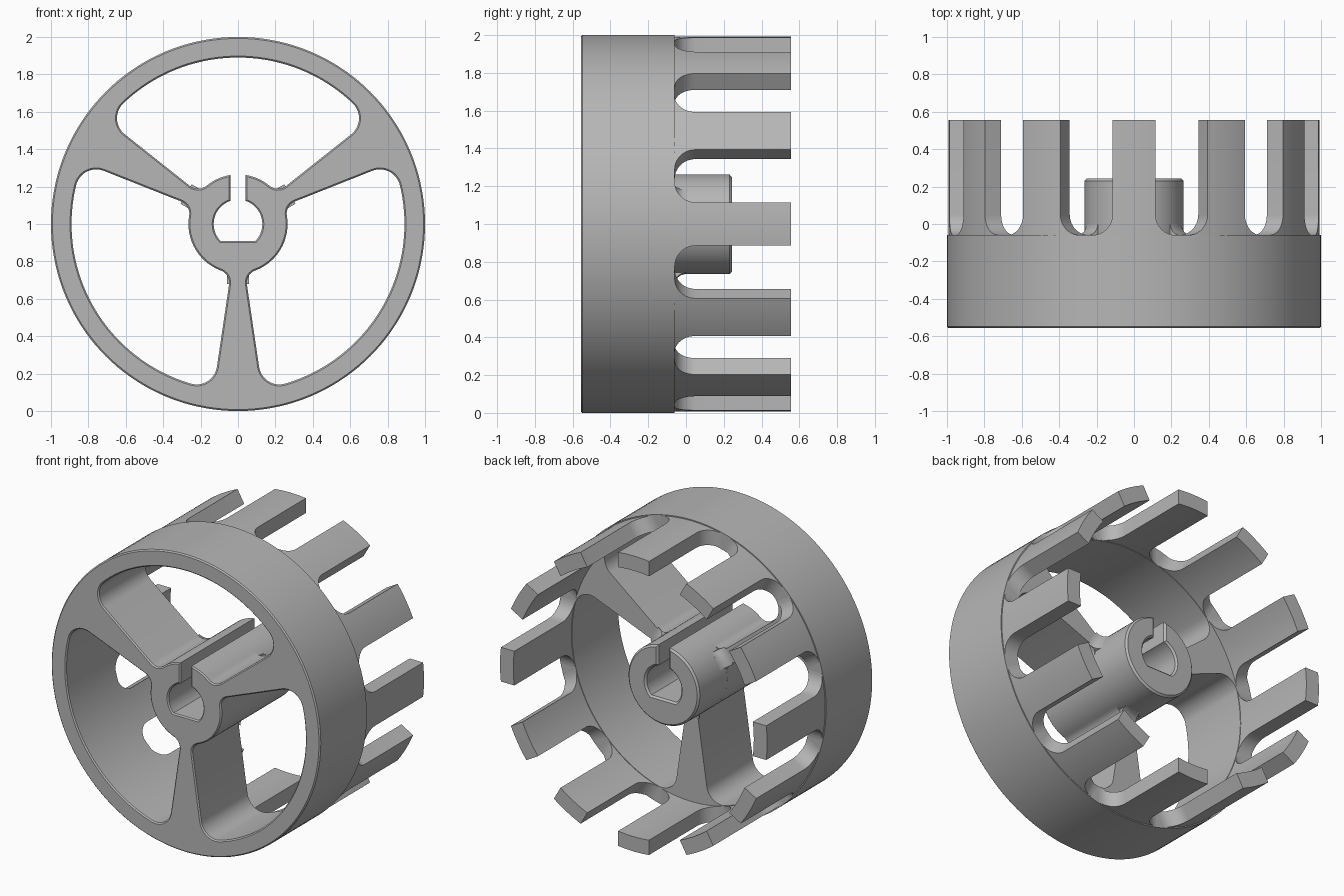
import bpy, bmesh
from math import sin, cos, asin, sqrt, radians, degrees
from mathutils import Vector, Matrix

cube = bpy.data.objects.get("Cube")
if cube:
    bpy.data.objects.remove(cube, do_unlink=True)

grey = bpy.data.materials.new("plain grey")
grey.use_nodes = True
colour = (0.47, 0.47, 0.47, 1)
grey.diffuse_color = colour
grey.node_tree.nodes["Principled BSDF"].inputs["Base Color"].default_value = colour

# Main dimensions: the wheel axis runs along y at z = 1
FRONT, RIM_BACK, HUB_BACK, TOOTH_BACK = -0.557, -0.06, 0.243, 0.557
RIM_IN, HUB, BORE, SLOT, FLAT = 0.89, 0.265, 0.13, 0.04, 0.09
SPOKE_ANGLE = 8.4
HUB_FILLET, RIM_FILLET, TOOTH_FILLET = 0.07, 0.11, 0.11


def dasin(v):
    return degrees(asin(v))


def polar(r, a):
    return Vector((r * cos(radians(a)), r * sin(radians(a))))


def arc(r, a0, a1, n, centre=Vector((0, 0))):
    return [centre + polar(r, a0 + (a1 - a0) * i / n) for i in range(n + 1)]


def clean(points):
    return [p for i, p in enumerate(points) if (p - points[i - 1]).length > 1e-4]


def inset(points, d):
    """Move a loop towards the material on its left."""
    out = []
    for i, p in enumerate(points):
        a = (p - points[i - 1]).normalized()
        b = (points[(i + 1) % len(points)] - p).normalized()
        na, nb = Vector((-a.y, a.x)), Vector((-b.y, b.x))
        out.append(p + (na + nb) * d / max(1 + na.dot(nb), 0.5))
    return out


def finish(bm, name):
    bmesh.ops.recalc_face_normals(bm, faces=bm.faces)
    mesh = bpy.data.meshes.new(name)
    bm.to_mesh(mesh)
    bm.free()
    mesh.materials.append(grey)
    mesh.shade_smooth()
    mesh.set_sharp_from_angle(angle=radians(30))
    obj = bpy.data.objects.new(name, mesh)
    bpy.context.collection.objects.link(obj)
    return obj


def prism(name, loops, y0, y1, bevel0, bevel1):
    """Extrude outlines with holes along y, with chamfered ends."""
    bm = bmesh.new()
    caps = ([], [])
    for loop in loops:
        loop = clean(loop)
        rows = [(y0, bevel0), (y0 + bevel0, 0), (y1 - bevel1, 0), (y1, bevel1)]
        rows = list(dict.fromkeys(rows))
        rings = [[bm.verts.new((p.x, y, p.y + 1)) for p in inset(loop, d)]
                 for y, d in rows]
        n = len(loop)
        for low, high in zip(rings, rings[1:]):
            for i in range(n):
                j = (i + 1) % n
                bm.faces.new((low[i], low[j], high[j], high[i]))
        for cap, ring in zip(caps, (rings[0], rings[-1])):
            cap += [bm.edges.get((ring[i - 1], ring[i])) for i in range(n)]
    for cap in caps:
        bmesh.ops.triangle_fill(bm, use_beauty=True, edges=cap, normal=(0, 1, 0))
    return finish(bm, name)


def curved_block(name, rows, angle, cols=8):
    """Block with concentric faces; rows give y, half width, inner and outer radius."""
    bm = bmesh.new()
    rings = []
    for y, u, r_in, r_out in rows:
        us = [u * (2 * i / cols - 1) for i in range(cols + 1)]
        path = [(t, sqrt(r_out ** 2 - t * t)) for t in us]
        path += [(t, sqrt(r_in ** 2 - t * t)) for t in reversed(us)]
        rings.append([bm.verts.new((r, y, t)) for t, r in path])
    n = len(rings[0])
    for low, high in zip(rings, rings[1:]):
        for i in range(n):
            j = (i + 1) % n
            bm.faces.new((low[i], low[j], high[j], high[i]))
    for ring in (rings[0], rings[-1]):
        for i in range(cols):
            bm.faces.new((ring[i], ring[i + 1], ring[n - 2 - i], ring[n - 1 - i]))
    turn = Matrix.Translation((0, 0, 1)) @ Matrix.Rotation(radians(-angle), 4, "Y")
    bmesh.ops.transform(bm, matrix=turn, verts=bm.verts)
    return finish(bm, name)


# Keyhole: bore with a flat floor and a slot out through the hub
slot_hub = 90 - dasin(SLOT / HUB)
slot_bore = 90 - dasin(SLOT / BORE)
flat_angle = dasin(FLAT / BORE)
bore = (arc(BORE, 180 - slot_bore, 180 + flat_angle, 24)
        + arc(BORE, 360 - flat_angle, 360 + slot_bore, 24))


def window(turn, keyhole):
    """Filleted sector between two spokes, built about the vertical."""
    edge = 30 + SPOKE_ANGLE
    hub_a = edge + dasin(HUB_FILLET / (HUB + HUB_FILLET))
    rim_a = edge + dasin(RIM_FILLET / (RIM_IN - RIM_FILLET))
    side = arc(HUB_FILLET, hub_a + 180, edge + 270, 12, polar(HUB + HUB_FILLET, hub_a))
    side += arc(RIM_FILLET, edge - 90, rim_a, 16, polar(RIM_IN - RIM_FILLET, rim_a))
    path = side + arc(RIM_IN, rim_a, 180 - rim_a, 40)
    path += [Vector((-p.x, p.y)) for p in reversed(side)]
    if keyhole:
        path += arc(HUB, 180 - hub_a, 180 - slot_hub, 8) + bore
        path += arc(HUB, slot_hub, hub_a, 8)
    else:
        path += arc(HUB, 180 - hub_a, hub_a, 20)
    spin = Matrix.Rotation(radians(turn), 2)
    return [spin @ p for p in reversed(path)]


# Rim, spokes and front of the hub
outline = arc(1, 0, 360, 144)[:-1]
windows = [window(120 * i, i == 0) for i in range(3)]
prism("spoked_wheel", [outline] + windows, FRONT, RIM_BACK, 0.008, 0)

# Rear part of the hub
hub_loop = arc(HUB, 180 - slot_hub, 360 + slot_hub, 64) + bore[::-1]
prism("hub_sleeve", [hub_loop], RIM_BACK, HUB_BACK, 0, 0.012)

# Small fillets where the spoke backs meet the hub
for i in range(3):
    rows = []
    for k in range(7):
        a = radians(15 * k)
        rows.append((RIM_BACK + 0.06 * (1 - cos(a)), 0.06, HUB - 0.015,
                     HUB + 0.06 * (1 - sin(a))))
    curved_block(f"spoke_fillet_{i + 1}", rows, 30 + 120 * i)

# Ring of twelve teeth with flared roots
for i in range(12):
    rows = []
    for k in range(11):
        a = radians(9 * k)
        rows.append((RIM_BACK + TOOTH_FILLET * (1 - cos(a)),
                     0.115 + TOOTH_FILLET * (1 - sin(a)), RIM_IN + 0.004, 0.993))
    rows.append((TOOTH_BACK,) + rows[-1][1:])
    curved_block(f"tooth_{i + 1}", rows, 30 * i)
